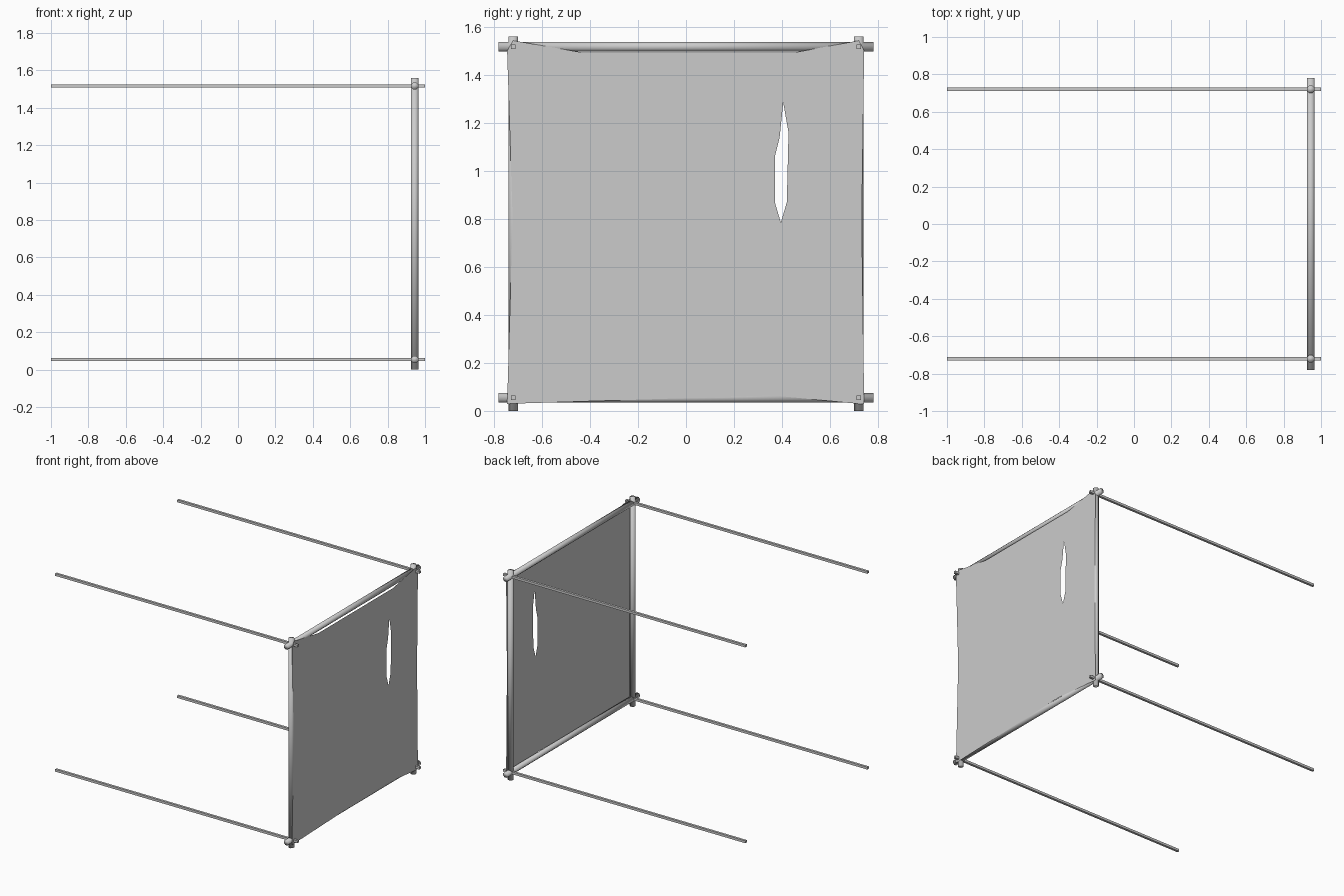
import bpy, bmesh, math
from mathutils import Matrix

cube = bpy.data.objects.get("Cube")
if cube:
    bpy.data.objects.remove(cube, do_unlink=True)

grey = bpy.data.materials.new("plain grey")
grey.use_nodes = True
COLOR = (0.6, 0.6, 0.6, 1)
grey.diffuse_color = COLOR
grey.node_tree.nodes["Principled BSDF"].inputs["Base Color"].default_value = COLOR

POST_X, SIDE, LOW, HIGH, MID = 0.945, 0.72, 0.055, 1.517, 0.78


def finish(bm, name, smooth=False):
    mesh = bpy.data.meshes.new(name)
    for face in bm.faces:
        face.smooth = smooth
    bm.to_mesh(mesh)
    bm.free()
    mesh.materials.append(grey)
    obj = bpy.data.objects.new(name, mesh)
    bpy.context.collection.objects.link(obj)
    return obj


def bar(name, center, axis, length, radius, sides, smooth):
    bm = bmesh.new()
    bmesh.ops.create_cone(bm, cap_ends=True, segments=sides, radius1=radius,
                          radius2=radius, depth=length,
                          matrix=Matrix.Rotation(math.pi / sides, 4, "Z"))
    if axis != "Z":
        turn = "Y" if axis == "X" else "X"
        bmesh.ops.rotate(bm, verts=bm.verts,
                         matrix=Matrix.Rotation(math.pi / 2, 3, turn))
    finish(bm, name, smooth).location = center


# Upright posts and crossbars of the square frame
for label, y in (("front", -SIDE), ("back", SIDE)):
    bar(label + "_post", (POST_X, y, MID), "Z", 2 * MID, 0.021, 8, True)
for label, z in (("lower", LOW), ("upper", HIGH)):
    bar(label + "_crossbar", (POST_X, 0, z), "Y", 2 * MID, 0.021, 8, True)
    # Long thin rods running through the frame corners
    for side, y in (("front", -SIDE), ("back", SIDE)):
        bar(f"{label}_{side}_rod", (0, y, z), "X", 2, 0.0125, 4, False)

# Stretched sheet with sagging edges and a torn slit
outline = [(-0.745, 0.03), (0.36, 0.065), (0.72, 0.03), (0.742, 0.03),
           (0.732, 0.8), (0.742, 1.5), (0.72, 1.543), (0.45, 1.493),
           (-0.43, 1.493), (-0.72, 1.543), (-0.745, 1.5), (-0.722, 0.8)]
slit = [(0.405, 1.285), (0.427, 1.16), (0.42, 0.87), (0.395, 0.785),
        (0.37, 0.87), (0.37, 1.06), (0.39, 1.14)]
bm = bmesh.new()
edges = []
for loop in (outline, slit):
    verts = [bm.verts.new((0.967, y, z)) for y, z in loop]
    edges += [bm.edges.new((a, b)) for a, b in zip(verts, verts[1:] + verts[:1])]
bmesh.ops.triangle_fill(bm, edges=edges, use_beauty=True, normal=(1, 0, 0))
bm.normal_update()
bmesh.ops.reverse_faces(bm, faces=[f for f in bm.faces if f.normal.x < 0])
finish(bm, "sheet")
